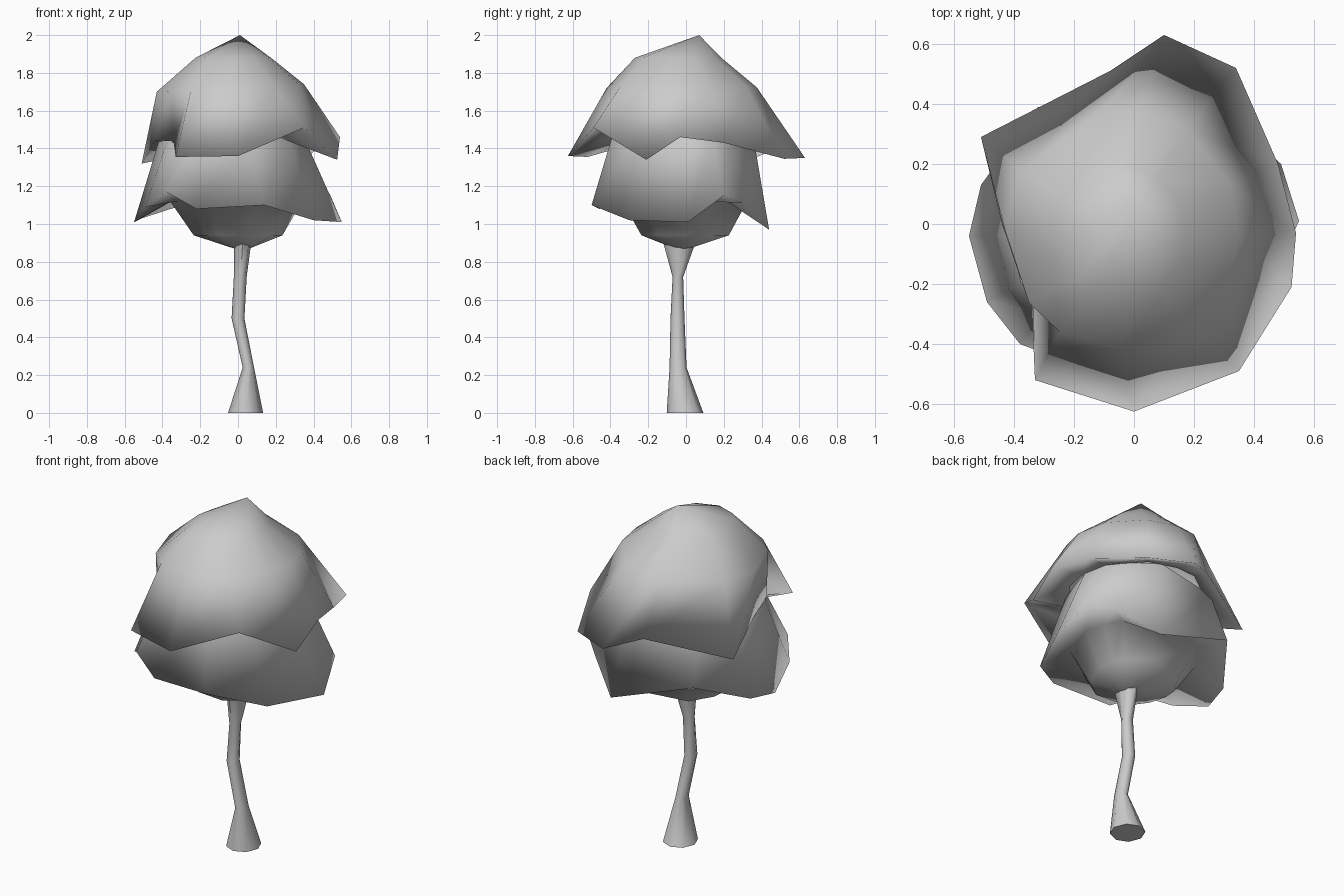
import bpy, bmesh, math
from mathutils import Vector

if "Cube" in bpy.data.objects:
    bpy.data.objects.remove(bpy.data.objects["Cube"])


def loft(name, rings, tip=None, angle=180):
    """Skin closed rings of points from bottom to top; close the bottom ring, or the top in a tip."""
    bm = bmesh.new()
    vs = [[bm.verts.new(p) for p in r] for r in rings]
    n = len(vs[0])
    for a, b in zip(vs, vs[1:]):
        for i in range(n):
            j = (i + 1) % n
            bm.faces.new((a[i], a[j], b[j], b[i]))
    if tip:
        t = bm.verts.new(tip)
        for i in range(n):
            bm.faces.new((vs[-1][i], vs[-1][(i + 1) % n], t))
    else:
        bm.faces.new(vs[0][::-1])
    me = bpy.data.meshes.new(name)
    bm.to_mesh(me)
    bm.free()
    ob = bpy.data.objects.new(name, me)
    bpy.context.collection.objects.link(ob)
    bpy.ops.object.select_all(action='DESELECT')
    ob.select_set(True)
    bpy.context.view_layer.objects.active = ob
    bpy.ops.object.shade_smooth_by_angle(angle=math.radians(angle))
    return ob


def follow(rim, cx, cy, rx, ry, z, tilt=0):
    """Ellipse with one point in each direction of the ragged rim; tilt raises the +x side."""
    out = []
    for x, y, _ in rim:
        a = math.atan2(y, x)
        out.append(Vector((cx + rx * math.cos(a), cy + ry * math.sin(a),
                           z + tilt * math.cos(a))))
    return out


# Upper leaf cap with a notch on the front left; its underside tucks in to the waist
cap_rim = [(0, -.625, 1.36), (.35, -.49, 1.51), (.525, -.21, 1.34), (.54, -.03, 1.46),
           (.48, .20, 1.43), (.34, .52, 1.345), (.10, .63, 1.35), (-.08, .51, 1.41),
           (-.51, .29, 1.32), (-.44, .0, 1.44), (-.34, -.26, 1.43), (-.33, -.52, 1.355)]
waist_size = (-.04, -.01, .38, .395, 1.46, .02)
shoulder = follow(cap_rim, -.04, -.02, .39, .40, 1.72, .02)
crown = follow(cap_rim, -.025, -.04, .20, .23, 1.88)
loft("upper_leaf_cap",
     [follow(cap_rim, *waist_size), cap_rim, shoulder, crown],
     tip=(.01, .07, 2.0))

# Lower leaf skirt, tucking in underneath to a rounded bowl
skirt_rim = [(.55, .01, 1.01), (.49, .20, 1.15), (.38, .30, 1.11), (.18, .44, .97),
             (-.32, .39, 1.14), (-.51, .13, 1.03), (-.55, -.04, 1.01), (-.49, -.26, 1.09),
             (-.38, -.40, 1.17), (-.22, -.46, 1.08), (.14, -.50, 1.10), (.40, -.30, 1.02)]
loft("lower_leaf_skirt",
     [follow(skirt_rim, .02, -.02, .04, .04, .87),
      follow(skirt_rim, 0, 0, .235, .245, .94),
      follow(skirt_rim, -.01, 0, .35, .35, 1.12),
      skirt_rim, follow(skirt_rim, *waist_size)])

# Crooked trunk: centre x, y, height, radius x, radius y
trunk = [(.04, -.005, 0.0, .093, .097), (.055, -.042, .24, .030, .045),
         (.0, -.045, .5, .034, .037), (.012, -.043, .72, .034, .028),
         (.025, -.035, .9, .045, .085)]
rings = [[(cx + rx * math.cos(k * math.tau / 8), cy + ry * math.sin(k * math.tau / 8), z)
          for k in range(8)] for cx, cy, z, rx, ry in trunk]
loft("trunk", rings, angle=60)
